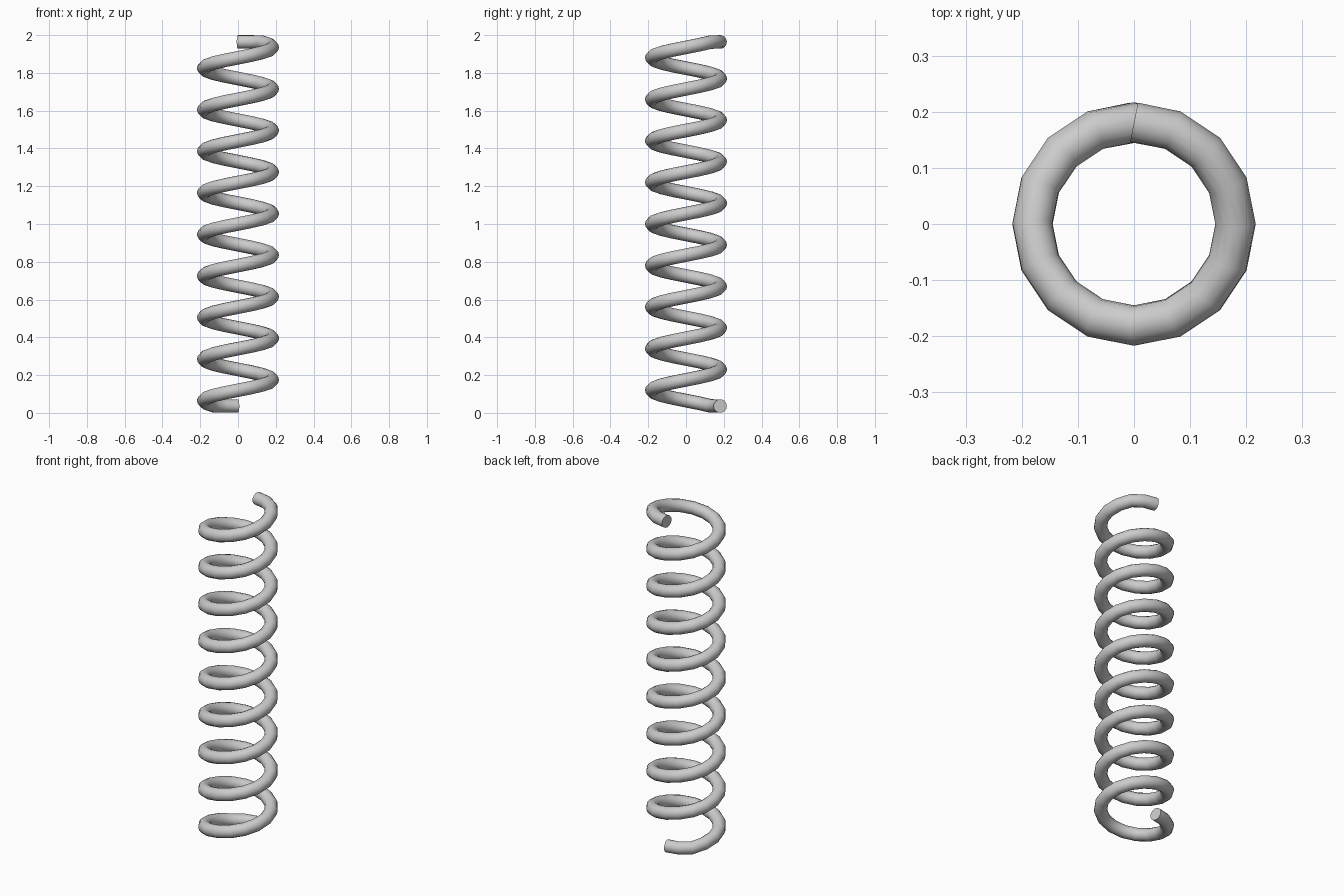
import bpy
from math import sin, cos, tau, radians

if "Cube" in bpy.data.objects:
    bpy.data.objects.remove(bpy.data.objects["Cube"])

COIL_R, WIRE_R = 0.181, 0.036
TURNS, STEPS, PITCH = 9, 16, 0.22

# Helical centre line, with the ends levelled off at bottom and top
points = []
for i in range(TURNS * STEPS + 1):
    t = i / STEPS
    z = 1 + PITCH * (t - TURNS / 2)
    z = min(max(z, WIRE_R), 2 - WIRE_R)
    points.append((-COIL_R * sin(tau * t), COIL_R * cos(tau * t), z, 1))

# Round wire swept along the centre line, with capped ends
curve = bpy.data.curves.new("coil_spring", 'CURVE')
curve.dimensions = '3D'
curve.bevel_depth = WIRE_R
curve.bevel_resolution = 5
curve.use_fill_caps = True
spline = curve.splines.new('POLY')
spline.points.add(len(points) - 1)
for p, co in zip(spline.points, points):
    p.co = co
spline.use_smooth = True

spring = bpy.data.objects.new("coil_spring", curve)
bpy.context.collection.objects.link(spring)

# Real mesh: smooth wire, sharp end caps
bpy.context.view_layer.objects.active = spring
spring.select_set(True)
bpy.ops.object.convert(target='MESH')
bpy.ops.object.shade_smooth_by_angle(angle=radians(40))
